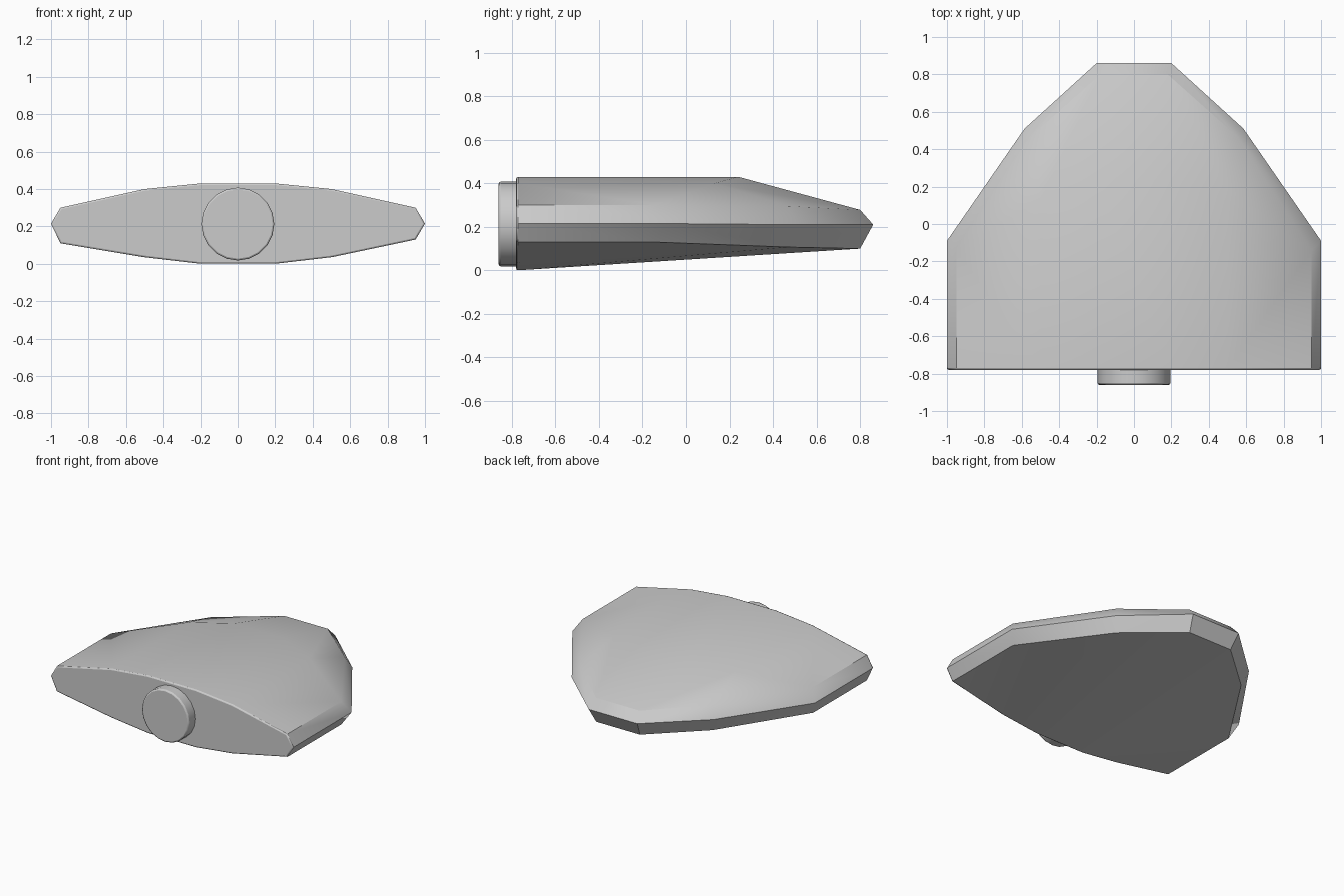
import bpy, bmesh, math

if "Cube" in bpy.data.objects:
    bpy.data.objects.remove(bpy.data.objects["Cube"])


def finish(obj, width, limit):
    # small softened edge plus smooth shading between shallow facets
    bev = obj.modifiers.new("edge_bevel", 'BEVEL')
    bev.width = width
    bev.segments = 2
    bev.limit_method = 'ANGLE'
    bev.angle_limit = math.radians(limit)
    bpy.ops.object.select_all(action='DESELECT')
    obj.select_set(True)
    bpy.context.view_layer.objects.active = obj
    bpy.ops.object.shade_smooth_by_angle(angle=math.radians(30))


FRONT = -0.78
# outer waist line: flat front end, shoulder, flank, nose
waist = [(1, FRONT, .215), (1, -.09, .215), (.585, .51, .21), (.2, .86, .21)]
# upper front arc, crease where the top starts to slope, and upper rim
top = [(.2, FRONT, .43), (.5, FRONT, .40), (.95, FRONT, .30),
       (.2, .24, .43), (.5, .13, .40), (.95, -.14, .30),
       (.55, .47, .295), (.18, .80, .278)]
# lower front arc and lower rim
bottom = [(.2, FRONT, 0), (.5, FRONT, .035), (.95, FRONT, .12),
          (.95, -.14, .12), (.55, .47, .107), (.18, .80, .10)]

# faceted convex body
bm = bmesh.new()
for x, y, z in waist + top + bottom:
    for side in (1, -1):
        # lower rim sits slightly higher on the right
        tilt = .01 * side if abs(z - .12) < .001 else 0
        bm.verts.new((side * x, y, z + tilt))
hull = bmesh.ops.convex_hull(bm, input=bm.verts[:])
loose = [v for v in bm.verts if not v.link_faces]
bmesh.ops.delete(bm, geom=loose, context='VERTS')
bmesh.ops.dissolve_limit(bm, angle_limit=math.radians(1),
                         verts=bm.verts[:], edges=bm.edges[:])
bmesh.ops.recalc_face_normals(bm, faces=bm.faces[:])
mesh = bpy.data.meshes.new("body")
bm.to_mesh(mesh)
bm.free()
body = bpy.data.objects.new("body", mesh)
bpy.context.collection.objects.link(body)
finish(body, .009, 80)

# round plug on the front face
bpy.ops.mesh.primitive_cylinder_add(vertices=20, radius=.195, depth=.11,
                                    location=(0, -.805, .213),
                                    rotation=(math.pi / 2, 0, 0))
plug = bpy.context.object
plug.name = "front_plug"
finish(plug, .01, 60)
